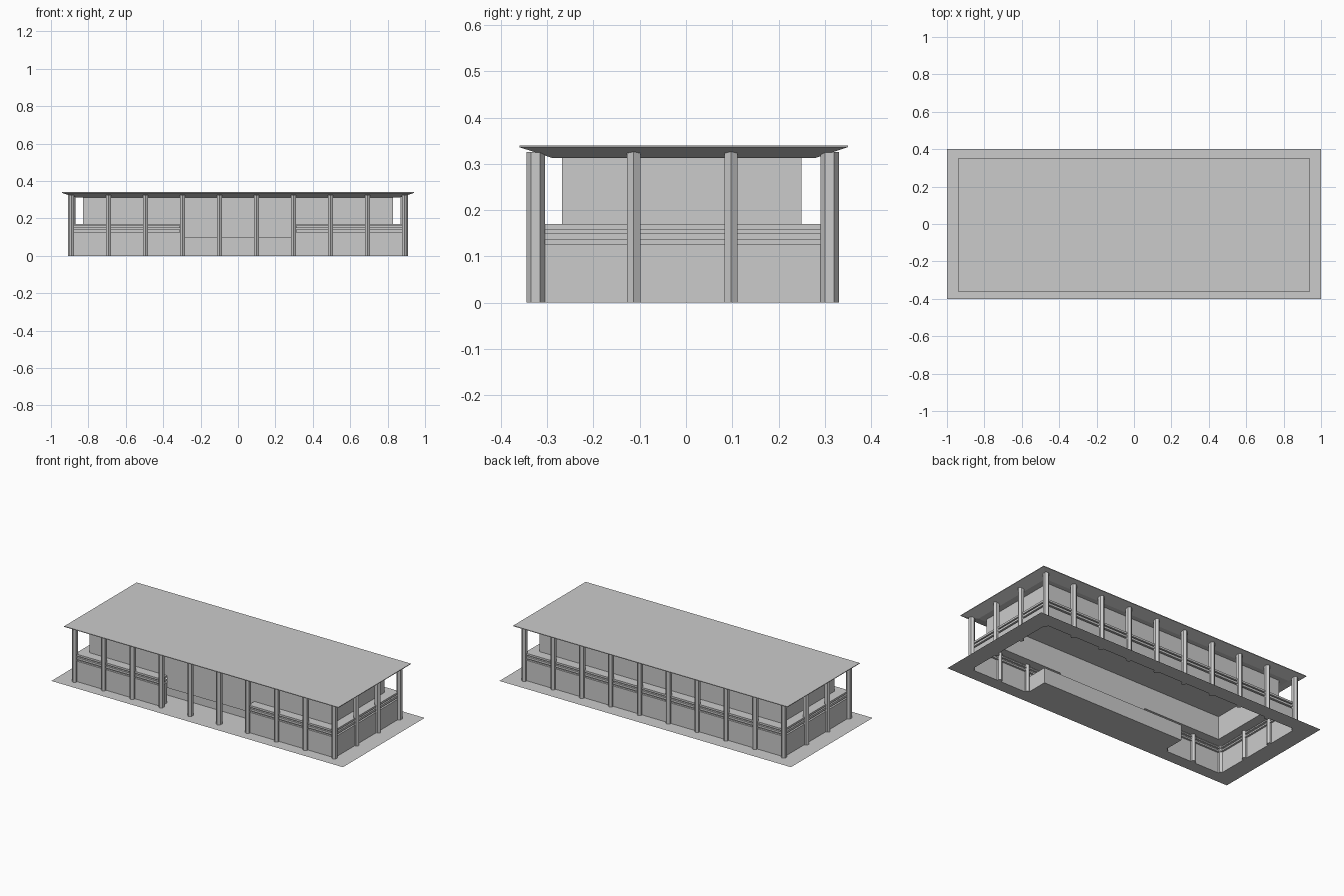
import bpy
import bmesh
from mathutils import Vector

old = bpy.data.objects.get("Cube")
if old:
    bpy.data.objects.remove(old, do_unlink=True)

grey = bpy.data.materials.new("light_grey")
grey.use_nodes = True
colour = (0.6, 0.6, 0.6, 1)
grey.diffuse_color = colour
grey.node_tree.nodes["Principled BSDF"].inputs["Base Color"].default_value = colour

# Main planes: outer wall, set-back upper wall, roof edge
WX, WF, WB = 0.89, -0.325, 0.31
UX, UF, UB = 0.83, -0.268, 0.25
RX, RF, RB = 0.94, -0.36, 0.35
TERRACE, SOFFIT, LINTEL = 0.17, 0.313, 0.095
DOOR, PORCH, PORCH_BACK = 0.3, 0.49, -0.18


def finish(name, bm):
    mesh = bpy.data.meshes.new(name)
    bm.to_mesh(mesh)
    bm.free()
    mesh.materials.append(grey)
    obj = bpy.data.objects.new(name, mesh)
    bpy.context.collection.objects.link(obj)
    return obj


def plates(name, rects, z):
    """Flat rectangles (x0, x1, y0, y1) facing up."""
    bm = bmesh.new()
    for x0, x1, y0, y1 in rects:
        bm.faces.new([bm.verts.new((x, y, z)) for x, y in
                      ((x0, y0), (x1, y0), (x1, y1), (x0, y1))])
    finish(name, bm)


def sweep(name, path, profile, closed=False, caps=False):
    """Counter-clockwise wall path with an (inset, z) profile."""
    bm = bmesh.new()
    pts = [Vector(p) for p in path]
    n = len(pts)
    sides = []
    for i in range(n if closed else n - 1):
        d = (pts[(i + 1) % n] - pts[i]).normalized()
        sides.append(Vector((-d.y, d.x)))
    rings = []
    for inset, z in profile:
        ring = []
        for i, p in enumerate(pts):
            if closed:
                shift = sides[i - 1] + sides[i]
            elif i in (0, n - 1):
                shift = sides[min(i, n - 2)]
            else:
                shift = sides[i - 1] + sides[i]
            q = p + shift * inset
            ring.append(bm.verts.new((q.x, q.y, z)))
        rings.append(ring)
    for a, b in zip(rings, rings[1:]):
        for i in range(len(sides)):
            j = (i + 1) % n
            bm.faces.new((a[i], a[j], b[j], b[i]))
    if caps:
        bm.faces.new(reversed(rings[0]))
        bm.faces.new(rings[-1])
    return finish(name, bm)


def box_path(x, y0, y1):
    return [(-x, y0), (x, y0), (x, y1), (-x, y1)]


# Ground apron around the open interior, reaching in under the porch
plates("ground_apron", [
    (-1, 1, -0.4, WF), (-1, 1, WB, 0.4),
    (-1, -WX, WF, WB), (WX, 1, WF, WB),
    (-PORCH, PORCH, WF, PORCH_BACK)], 0)

# Lower wall with two horizontal grooves, open at the entrance
groove = 0.012
sweep("lower_wall",
      [(DOOR, UF), (DOOR, WF), (WX, WF), (WX, WB),
       (-WX, WB), (-WX, WF), (-DOOR, WF), (-DOOR, UF)],
      [(0, 0), (0, 0.127), (groove, 0.127), (groove, 0.137), (0, 0.137),
       (0, 0.15), (groove, 0.15), (groove, 0.158), (0, 0.158), (0, TERRACE)])

# Terrace on top of the lower wall
plates("terrace", [
    (-WX, -UX, WF, WB), (UX, WX, WF, WB), (-UX, UX, UB, WB),
    (-UX, -DOOR, WF, UF), (DOOR, UX, WF, UF)], TERRACE)

# Set-back upper wall and the panel above the entrance
sweep("upper_wall", box_path(UX, UF, UB), [(0, TERRACE), (0, SOFFIT)], closed=True)
sweep("entrance_panel", [(-DOOR, UF), (DOOR, UF)], [(0, LINTEL), (0, TERRACE)])

# Porch recess behind the entrance
sweep("porch_wall",
      [(-PORCH, WF), (-PORCH, PORCH_BACK), (PORCH, PORCH_BACK), (PORCH, WF)],
      [(0, 0), (0, LINTEL)])
plates("porch_ceiling", [(-PORCH, PORCH, UF, PORCH_BACK)], LINTEL)

# Thin roof slab with a sloped soffit
sweep("roof", box_path(RX, RF, RB),
      [(0.07, SOFFIT), (0, 0.336), (0, 0.34)], closed=True, caps=True)


def column(name, x, y, along_y):
    """Six-sided column with a point facing outwards."""
    height = 0.325
    bpy.ops.mesh.primitive_cylinder_add(vertices=6, radius=0.02, depth=height,
                                        location=(x, y, height / 2))
    obj = bpy.context.object
    obj.name = name
    # The primitive's points lie on its local y axis
    obj.scale = (0.83, 1, 1)
    if not along_y:
        obj.rotation_euler.z = 1.5708
    obj.data.materials.append(grey)


# Columns along the front and back, then the two ends
for i in range(10):
    x = -WX + i * 2 * WX / 9
    column("front_column", x, WF, True)
    column("back_column", x, WB, True)
for side in (-1, 1):
    for y in (-0.113, 0.097):
        column("end_column", side * WX, y, False)
